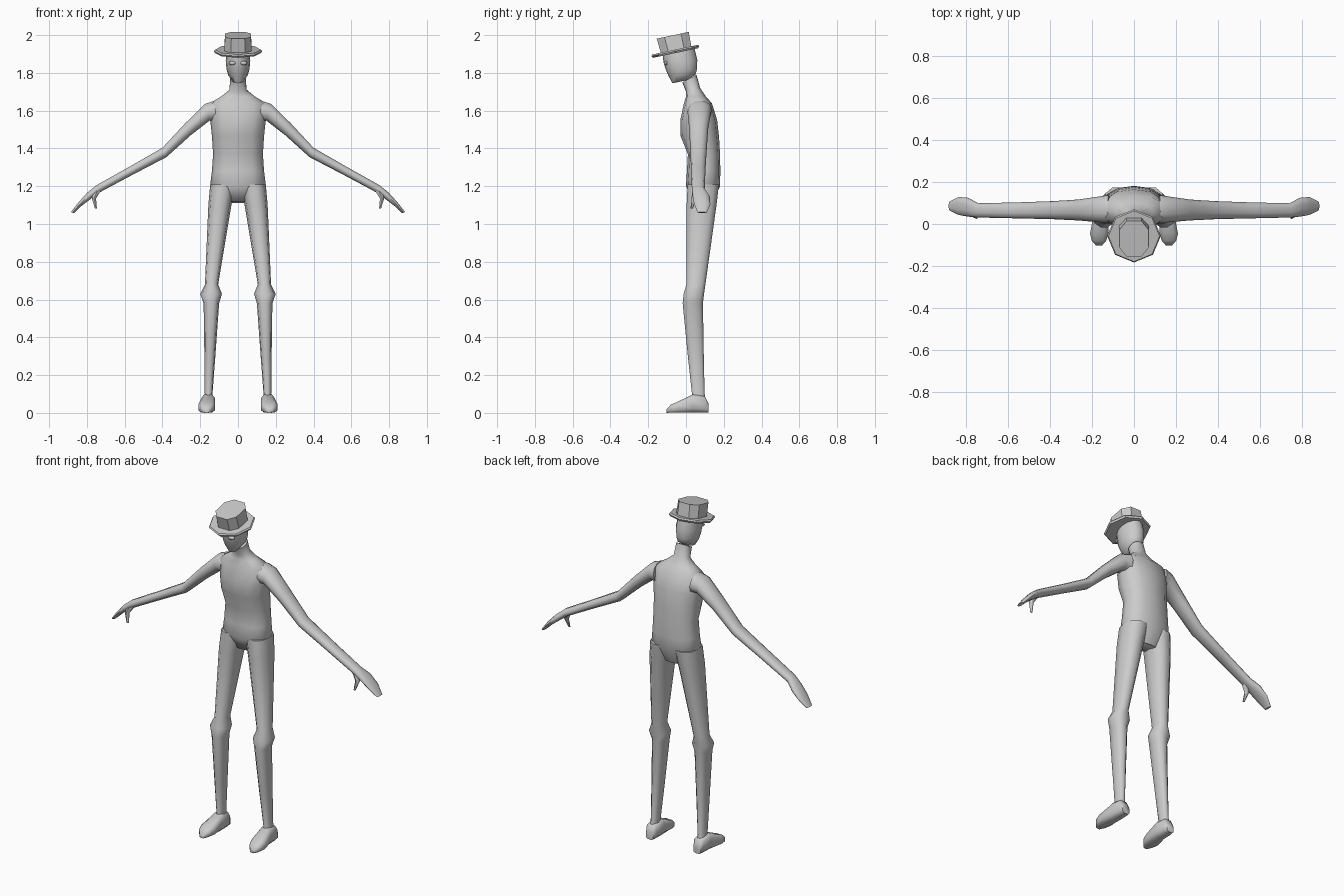
import bpy, bmesh
from math import sin, cos, pi, radians
from mathutils import Vector as V, Matrix


def power(v, e):
    return (1 if v > 0 else -1) * abs(v) ** e if abs(v) > 1e-6 else 0.0


def loft(name, rings, n=10, sq=1.0, phase=0.0, mirror=False, smooth=60, xf=None):
    """Skin a tube over rings given as (point p, opposite point q, half-width vector)."""
    bm = bmesh.new()
    loops = []
    for p, q, w in rings:
        p, q, w = V(p), V(q), V(w)
        loops.append([bm.verts.new((p + q) / 2 + (p - q) / 2 * power(sin(a), sq) + w * power(cos(a), sq))
                      for a in (2 * pi * i / n + phase for i in range(n))])
    for a, b in zip(loops, loops[1:]):
        for i in range(n):
            j = (i + 1) % n
            bm.faces.new((a[i], a[j], b[j], b[i]))
    bm.faces.new(loops[0])
    bm.faces.new(loops[-1])
    bmesh.ops.recalc_face_normals(bm, faces=bm.faces)
    if xf:
        bm.transform(xf)
    me = bpy.data.meshes.new(name)
    bm.to_mesh(me)
    bm.free()
    ob = bpy.data.objects.new(name, me)
    bpy.context.collection.objects.link(ob)
    if smooth:
        bpy.ops.object.select_all(action='DESELECT')
        ob.select_set(True)
        bpy.context.view_layer.objects.active = ob
        bpy.ops.object.shade_smooth_by_angle(angle=radians(smooth))
    if mirror:
        ob.modifiers.new("Mirror", 'MIRROR').use_clip = True
    return ob


def body(rows):
    """Rows of half width, front y, front z, back y, back z."""
    return [((0, yf, zf), (0, yb, zb), (rx, 0, 0)) for rx, yf, zf, yb, zb in rows]


# Torso and neck
loft("torso", body([
    (.042, -.02, 1.75, .056, 1.79), (.045, .0, 1.70, .075, 1.72),
    (.09, .0, 1.675, .105, 1.675), (.152, -.012, 1.635, .137, 1.64),
    (.147, -.03, 1.55, .165, 1.55), (.138, -.03, 1.47, .175, 1.46),
    (.132, .01, 1.37, .18, 1.37), (.138, .005, 1.28, .182, 1.28),
    (.148, .0, 1.2, .18, 1.2), (.07, .04, 1.12, .14, 1.11)]), n=12, sq=.85)

# Head
loft("head", body([
    (.058, -.122, 1.895, .045, 1.93), (.065, -.12, 1.86, .06, 1.87),
    (.061, -.108, 1.82, .058, 1.82), (.052, -.093, 1.785, .05, 1.79),
    (.026, -.072, 1.745, .0, 1.76)]), n=12)

# Legs: z, inner x, outer x, front y, back y
loft("legs", [(((a + b) / 2, f, z), ((a + b) / 2, k, z), ((b - a) / 2, 0, 0)) for z, a, b, f, k in [
    (1.21, .01, .147, .005, .178), (1.1, .035, .157, .0, .165),
    (.68, .105, .175, .0, .105), (.63, .085, .20, -.015, .098),
    (.58, .10, .182, -.02, .092), (.3, .12, .178, .008, .096),
    (.1, .135, .176, .03, .10), (.05, .13, .185, .02, .11)]], sq=.85, mirror=True)

# Feet: y, centre x, half width, top z
loft("feet", [((x, y, h), (x, y, 0), (w, 0, 0)) for y, x, w, h in [
    (.12, .157, .025, .05), (.10, .157, .034, .09), (.035, .158, .038, .10),
    (-.045, .166, .046, .06), (-.08, .167, .036, .045), (-.103, .167, .015, .02)]],
    n=8, sq=.6, phase=pi / 8, mirror=True)

# Arms and hands: top x, top z, bottom x, bottom z, centre y, half depth
loft("arms", [((a, y, b), (c, y, d), (0, r, 0)) for a, b, c, d, y, r in [
    (.125, 1.655, .115, 1.54, .072, .066), (.175, 1.638, .15, 1.545, .07, .062),
    (.28, 1.535, .25, 1.468, .067, .05), (.40, 1.405, .378, 1.353, .066, .043),
    (.57, 1.307, .553, 1.262, .065, .038), (.752, 1.205, .735, 1.165, .065, .034),
    (.80, 1.165, .782, 1.13, .08, .045), (.845, 1.115, .828, 1.095, .086, .043),
    (.885, 1.063, .868, 1.057, .086, .024)]], sq=.9, mirror=True)

# Thumbs
loft("thumbs", [((x + r, y, z), (x - r, y, z), (0, r, 0)) for x, y, z, r in [
    (.745, .055, 1.175, .022), (.763, .042, 1.135, .013), (.752, .03, 1.082, .006)]],
    n=6, mirror=True)

# Eyes
loft("eyes", [((.03, y, 1.852 + h), (.03, y, 1.852 - h), (w, 0, 0)) for y, w, h in [
    (-.10, .02, .012), (-.113, .018, .009), (-.116, .008, .004)]], n=8, mirror=True)

# Hat, tilted forward: half width, half depth, height above brim
tilt = Matrix.Translation((0, -.057, 1.917)) @ Matrix.Rotation(radians(12), 4, 'X')
flat = lambda rows: [((0, c - d, z), (0, c + d, z), (w, 0, 0)) for w, d, z, c in rows]
loft("hat_brim", flat([(.122, .122, -.012, 0), (.128, .13, -.002, 0), (.122, .124, .006, 0)]),
     n=8, smooth=0, xf=tilt)
loft("hat_crown", flat([(.077, .087, .0, .006), (.073, .092, .083, .004)]),
     n=8, sq=.75, phase=pi / 8, smooth=0, xf=tilt)
